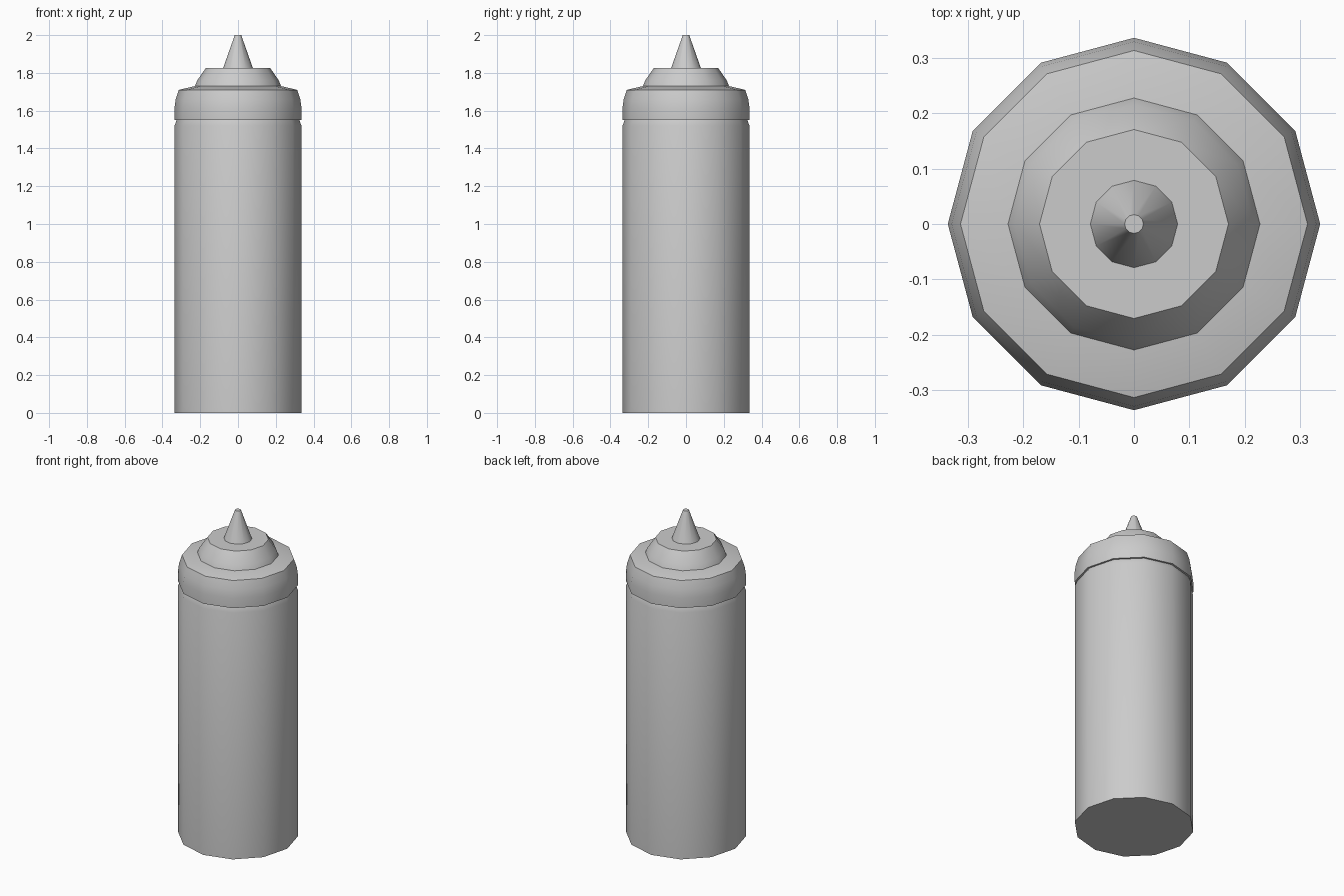
import bpy, bmesh
from math import cos, sin, pi, radians

if "Cube" in bpy.data.objects:
    bpy.data.objects.remove(bpy.data.objects["Cube"])

SIDES = 12


def lathe(name, profile):
    """Revolve (radius, height) points around z; ends with radius > 0 are capped."""
    bm = bmesh.new()
    rings = [[bm.verts.new((r * cos(2 * pi * i / SIDES), r * sin(2 * pi * i / SIDES), z))
              for i in range(SIDES)] for r, z in profile]
    for low, high in zip(rings, rings[1:]):
        for i in range(SIDES):
            j = (i + 1) % SIDES
            bm.faces.new((low[i], low[j], high[j], high[i]))
    return finish(name, bm, rings)


def finish(name, bm, rings):
    bm.faces.new(rings[0][::-1])
    bm.faces.new(rings[-1])
    mesh = bpy.data.meshes.new(name)
    bm.to_mesh(mesh)
    bm.free()
    obj = bpy.data.objects.new(name, mesh)
    bpy.context.collection.objects.link(obj)
    bpy.ops.object.select_all(action='DESELECT')
    obj.select_set(True)
    bpy.context.view_layer.objects.active = obj
    bpy.ops.object.shade_smooth_by_angle(angle=radians(40))
    return obj


# Bottle body with a slightly drawn-in shoulder under the cap
lathe("bottle_body", [(0.336, 0), (0.336, 1.52), (0.325, 1.55)])

# Screw cap, bulging a little and sloping up towards the middle
lathe("screw_cap", [(0.325, 1.55), (0.337, 1.55), (0.337, 1.61), (0.33, 1.66),
                    (0.314, 1.71), (0.228, 1.73)])

# Domed collar below the spout
lathe("spout_collar", [(0.228, 1.73), (0.216, 1.76), (0.171, 1.825), (0.079, 1.825)])

# Tapered spout
lathe("spout", [(0.079, 1.825), (0.017, 2.0)])
